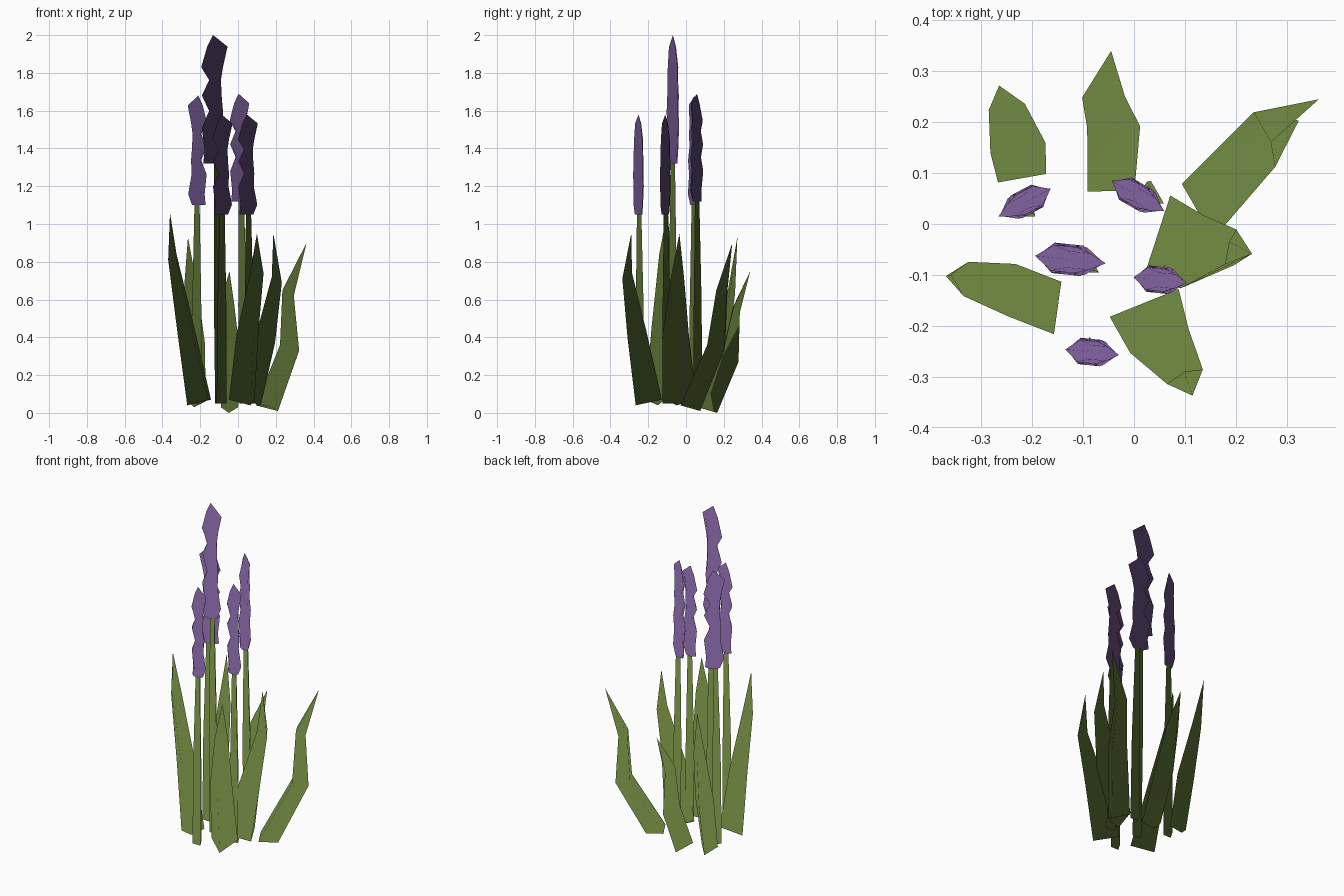
import bpy, bmesh, math
from mathutils import Vector

if "Cube" in bpy.data.objects:
    bpy.data.objects.remove(bpy.data.objects["Cube"])


def material(name, rgb):
    m = bpy.data.materials.new(name)
    m.diffuse_color = (*rgb, 1)
    m.use_nodes = True
    m.node_tree.nodes["Principled BSDF"].inputs["Base Color"].default_value = m.diffuse_color
    return m


GREEN = material("leaf green", (0.17, 0.265, 0.055))
PURPLE = material("petal purple", (0.225, 0.125, 0.36))


def loft(name, rings, tip, mat):
    """Skin a stack of equal-sided rings, capped below, closed to a tip above."""
    bm = bmesh.new()
    rows = [[bm.verts.new(p) for p in r] for r in rings]
    n = len(rows[0])
    bm.faces.new(rows[0])
    for a, b in zip(rows, rows[1:]):
        for i in range(n):
            j = (i + 1) % n
            bm.faces.new((a[i], a[j], b[j], b[i]))
    top = bm.verts.new(tip)
    for i in range(n):
        bm.faces.new((rows[-1][i], rows[-1][(i + 1) % n], top))
    bmesh.ops.recalc_face_normals(bm, faces=bm.faces)
    for f in bm.faces:
        f.smooth = True
    me = bpy.data.meshes.new(name)
    bm.to_mesh(me)
    bm.free()
    me.materials.append(mat)
    # Foliage normals: upward, leaning slightly to the middle of the clump
    c = sum((v.co for v in me.vertices), Vector()) / len(me.vertices)
    up = Vector((-c.x * 0.1, -c.y * 0.1, 1)).normalized()
    me.normals_split_custom_set([up] * len(me.loops))
    ob = bpy.data.objects.new(name, me)
    bpy.context.collection.objects.link(ob)
    return ob


# Leaves: three-sided blades with a keel on the outer side
def leaf(name, heading, path, widths, keels):
    out = Vector((math.cos(math.radians(heading)), math.sin(math.radians(heading)), 0))
    side = Vector((-out.y, out.x, 0))
    rings = []
    for p, w, k in zip(path, widths, keels):
        c = Vector(p)
        rings.append([c + side * w, c - side * w, c + out * k - Vector((0, 0, 0.03))])
    loft(name, rings, path[-1], GREEN)


leaf("leaf_back_left", 100,
     [(-0.22, 0.09, 0.06), (-0.228, 0.15, 0.36), (-0.25, 0.23, 0.66), (-0.265, 0.272, 0.93)],
     (0.048, 0.055, 0.036), (0.07, 0.07, 0.03))
leaf("leaf_back", 92,
     [(-0.045, 0.065, 0.05), (-0.04, 0.19, 0.3), (-0.06, 0.25, 0.56), (-0.045, 0.34, 0.75)],
     (0.046, 0.052, 0.042), (0.1, 0.088, 0.035))
leaf("leaf_back_right", 30,
     [(0.125, 0.025, 0.06), (0.25, 0.16, 0.36), (0.252, 0.19, 0.65), (0.363, 0.245, 0.9)],
     (0.062, 0.055, 0.034), (0.1, 0.085, 0.05))
leaf("leaf_right", -18,
     [(0.045, -0.025, 0.07), (0.115, -0.055, 0.4), (0.19, -0.045, 0.72), (0.187, -0.035, 0.95)],
     (0.085, 0.075, 0.036), (0.08, 0.085, 0.044))
leaf("leaf_front", -68,
     [(0.02, -0.155, 0.07), (0.05, -0.23, 0.42), (0.1, -0.3, 0.74), (0.1, -0.29, 0.95)],
     (0.073, 0.062, 0.038), (0.12, 0.085, 0.04))
leaf("leaf_left", 172,
     [(-0.15, -0.165, 0.07), (-0.24, -0.13, 0.46), (-0.33, -0.108, 0.84), (-0.36, -0.1, 1.06)],
     (0.052, 0.052, 0.034), (0.12, 0.082, 0.04))

# Blossom silhouette: height, left edge, right edge, thickness (fractions)
PROFILE = [(0, -0.85, 0.55, 0.7), (0.1, -0.75, 0.95, 0.9), (0.28, -0.95, 0.6, 1),
           (0.41, -0.4, 0.65, 1), (0.53, -0.95, 0.55, 0.95), (0.65, -0.4, 0.5, 0.9),
           (0.75, -1, 0.65, 0.85), (0.91, -0.55, 1, 0.55)]


# Flowers: flattened zigzag blossom on a thin tapered stem
def flower(name, x, y, z0, z1, angle, half, depth, flip=1, base=(0, 0)):
    a = math.radians(angle)
    u = Vector((math.cos(a), math.sin(a), 0)) * half * flip
    v = Vector((-math.sin(a), math.cos(a), 0)) * depth
    c = Vector((x, y, 0))
    rings = []
    for t, l, r, d in PROFILE:
        o = c + Vector((0, 0, z0 + (z1 - z0) * t))
        q, s = l + (r - l) * 0.3, r - (r - l) * 0.3
        rings.append([o + u * l, o + u * q - v * d, o + u * s - v * d,
                      o + u * r, o + u * s + v * d, o + u * q + v * d])
    loft(name + "_blossom", rings, c - u * 0.1 + Vector((0, 0, z1)), PURPLE)

    foot = Vector((x + base[0], y + base[1], 0.05))
    head = Vector((x + base[0] / 3, y + base[1] / 3, z0 + 0.08))
    stem = []
    for t, rad in ((0, 0.03), (0.45, 0.028), (1, 0.014)):
        p = foot.lerp(head, t)
        stem.append([p + Vector((math.cos(k), math.sin(k), 0)) * rad
                     for k in (math.pi / 2, math.pi * 7 / 6, math.pi * 11 / 6)])
    loft(name + "_stem", stem, head + Vector((0, 0, 0.1)), GREEN)


flower("left_flower", -0.215, 0.042, 1.1, 1.68, 28, 0.058, 0.025, -1, (-0.005, -0.012))
flower("tall_flower", -0.125, -0.07, 1.32, 2.0, -6, 0.07, 0.03, 1, (0.03, -0.01))
flower("back_flower", 0.008, 0.055, 1.12, 1.69, -30, 0.06, 0.025, 1, (0.025, 0.0))
flower("right_flower", 0.052, -0.11, 1.05, 1.58, -6, 0.053, 0.026, 1, (0.01, 0.0))
flower("front_flower", -0.082, -0.252, 1.05, 1.58, -6, 0.053, 0.026, 1, (-0.005, 0.0))

# Lowest leaf point rests on the ground
low = min(v.co.z for o in bpy.data.objects for v in o.data.vertices)
for name in ("leaf_back_right", "leaf_back"):
    for v in bpy.data.objects[name].data.vertices:
        if v.co.z < 0.1:
            v.co.z -= low
